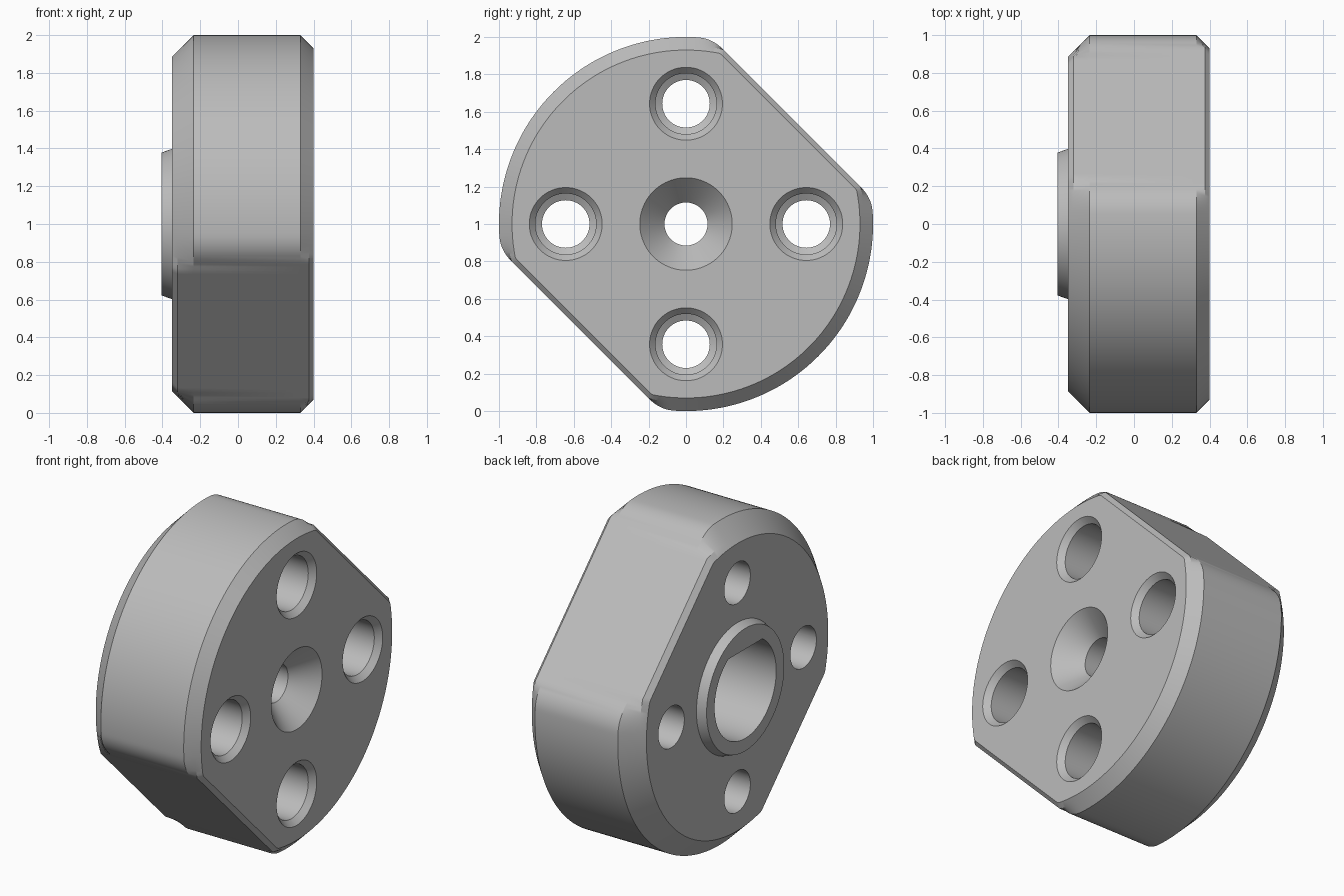
import bpy, bmesh, math

if "Cube" in bpy.data.objects:
    bpy.data.objects.remove(bpy.data.objects["Cube"], do_unlink=True)

FLAT, FILLET = 0.8, 0.2          # flat distance from axis, corner rounding
FLAT_ANGLE = math.radians(45)    # flats face this way and opposite

metal = bpy.data.materials.new("plain grey metal")
metal.use_nodes = True
grey = (0.5, 0.5, 0.5, 1)
metal.diffuse_color = grey
metal.node_tree.nodes["Principled BSDF"].inputs["Base Color"].default_value = grey


def loft(name, levels, sides, y=0, z=1):
    """Solid along x; each level is (x, radius function of angle)."""
    bm = bmesh.new()
    rings = []
    for x, radius in levels:
        ring = []
        for i in range(sides):
            a = 2 * math.pi * i / sides
            r = radius(a)
            ring.append(bm.verts.new((x, y + r * math.cos(a), z + r * math.sin(a))))
        rings.append(ring)
    for low, high in zip(rings, rings[1:]):
        for i in range(sides):
            j = (i + 1) % sides
            bm.faces.new((low[i], low[j], high[j], high[i]))
    bm.faces.new(rings[0])
    bm.faces.new(rings[-1])
    bmesh.ops.recalc_face_normals(bm, faces=bm.faces)
    mesh = bpy.data.meshes.new(name)
    bm.to_mesh(mesh)
    bm.free()
    mesh.materials.append(metal)
    obj = bpy.data.objects.new(name, mesh)
    bpy.context.collection.objects.link(obj)
    return obj


def turned(name, profile, sides, y=0, z=1):
    return loft(name, [(x, lambda a, r=r: r) for x, r in profile], sides, y, z)


def outline(angle):
    """Disc with two opposite flats and rounded corners."""
    phi = abs((angle - FLAT_ANGLE + math.pi / 2) % math.pi - math.pi / 2)
    cx = FLAT - FILLET
    cy = math.sqrt((1 - FILLET) ** 2 - cx ** 2)
    if phi <= math.atan2(cy, FLAT):
        return FLAT / math.cos(phi), phi
    if phi >= math.atan2(cy, cx):
        return 1.0, phi
    along = cx * math.cos(phi) + cy * math.sin(phi)
    across = cx * math.sin(phi) - cy * math.cos(phi)
    return along + math.sqrt(FILLET ** 2 - across ** 2), phi


def section(radius, flat):
    def f(angle):
        r, phi = outline(angle)
        return min(r, radius, flat / max(math.cos(phi), 0.01))
    return f


def combine(target, other, operation):
    mod = target.modifiers.new(operation, "BOOLEAN")
    mod.object, mod.operation, mod.solver = other, operation, "EXACT"
    bpy.context.view_layer.objects.active = target
    bpy.ops.object.modifier_apply(modifier=mod.name)
    bpy.data.objects.remove(other, do_unlink=True)


# Chamfered body
body = loft("flanged_disc_body", [
    (-0.35, section(0.885, 0.77)), (-0.32, section(0.915, FLAT)),
    (-0.235, section(1, FLAT)), (0.33, section(1, FLAT)),
    (0.375, section(0.955, FLAT)), (0.40, section(0.93, 0.775))], 360)

# Raised tapered boss
boss = turned("boss", [(-0.405, 0.378), (-0.33, 0.405)], 128)
combine(body, boss, "UNION")

# Blind socket with one flat along the top
socket = loft("socket", [(x, lambda a: min(0.3, 0.25 / max(math.sin(a), 0.01)))
                         for x in (-0.5, 0.15)], 128)
combine(body, socket, "DIFFERENCE")

# Countersunk centre hole
combine(body, turned("centre_hole", [
    (0.1, 0.115), (0.26, 0.115), (0.40, 0.247), (0.42, 0.266)], 96), "DIFFERENCE")

# Four stepped mounting holes
for k in range(4):
    a = k * math.pi / 2
    hole = turned("mounting_hole", [
        (-0.5, 0.127), (0.03, 0.127), (0.05, 0.163), (0.365, 0.163),
        (0.40, 0.195), (0.42, 0.213)], 64,
        0.643 * math.cos(a), 1 + 0.643 * math.sin(a))
    combine(body, hole, "DIFFERENCE")

# Smooth curved walls, crisp edges
bpy.ops.object.select_all(action="DESELECT")
body.select_set(True)
bpy.context.view_layer.objects.active = body
bpy.ops.object.shade_smooth_by_angle(angle=math.radians(20))
